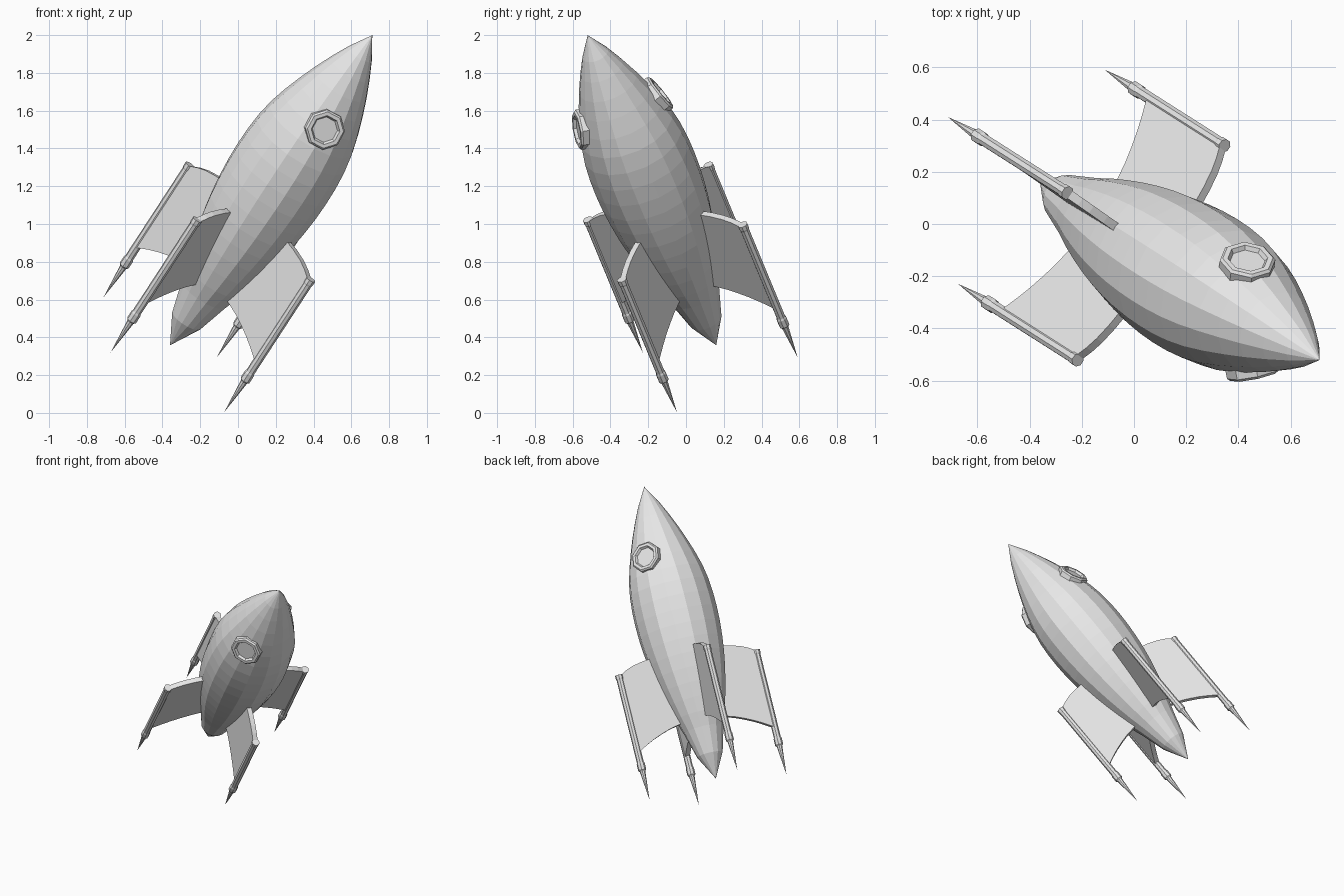
import bpy, bmesh, math
from mathutils import Matrix, Vector

cube = bpy.data.objects.get("Cube")
if cube:
    bpy.data.objects.remove(cube, do_unlink=True)

# One plain material
grey = bpy.data.materials.new("light_grey")
grey.use_nodes = True
grey.diffuse_color = (0.8, 0.8, 0.8, 1)
grey.node_tree.nodes["Principled BSDF"].inputs["Base Color"].default_value = (0.8, 0.8, 0.8, 1)

# Rocket frame: local z runs from tail tip to nose, local x and y point along fins
tail = Vector((-0.36, 0.16, 0.358))
axis = Vector((0.516, -0.328, 0.791)).normalized()
side = Vector((0.563, 0.826, -0.03))
side = (side - axis * side.dot(axis)).normalized()
up = axis.cross(side)
FRAME = Matrix.Translation(tail) @ Matrix((side, up, axis)).transposed().to_4x4()


def add_object(name, bm, matrix):
    bmesh.ops.recalc_face_normals(bm, faces=bm.faces)
    mesh = bpy.data.meshes.new(name)
    bm.to_mesh(mesh)
    bm.free()
    mesh.materials.append(grey)
    obj = bpy.data.objects.new(name, mesh)
    bpy.context.collection.objects.link(obj)
    obj.matrix_world = FRAME @ matrix
    return obj


def lathe(name, profile, sides, matrix=Matrix(), phase=0.0):
    """Turn (radius, height) points about z; a zero radius becomes a point."""
    bm = bmesh.new()
    rings = []
    for r, z in profile:
        if r == 0:
            rings.append([bm.verts.new((0, 0, z))])
        else:
            angles = [2 * math.pi * (i + phase) / sides for i in range(sides)]
            rings.append([bm.verts.new((r * math.cos(t), r * math.sin(t), z)) for t in angles])
    for low, high in zip(rings, rings[1:]):
        for i in range(sides):
            j = (i + 1) % sides
            if len(low) == 1:
                bm.faces.new((low[0], high[j], high[i]))
            elif len(high) == 1:
                bm.faces.new((low[i], low[j], high[0]))
            else:
                bm.faces.new((low[i], low[j], high[j], high[i]))
    return add_object(name, bm, matrix)


def fin(name, matrix):
    """Swept plate in the local xz plane, with the same curve at both ends."""
    trailing = [(0.08, 0.425), (0.17, 0.41), (0.24, 0.392), (0.30, 0.37),
                (0.36, 0.345), (0.42, 0.315), (0.49, 0.275)]
    leading = [(0.08, 0.92), (0.17, 0.91), (0.25, 0.895), (0.32, 0.885),
               (0.39, 0.868), (0.44, 0.848), (0.49, 0.82)]
    half = 0.017
    bm = bmesh.new()
    rows = []
    for y in (-half, half):
        rows.append([(bm.verts.new((r0, y, z0)), bm.verts.new((r1, y, z1)))
                     for (r0, z0), (r1, z1) in zip(trailing, leading)])
    back, front = rows
    for i in range(len(trailing) - 1):
        for row in rows:
            bm.faces.new((row[i][0], row[i + 1][0], row[i + 1][1], row[i][1]))
        for k in (0, 1):
            bm.faces.new((back[i][k], back[i + 1][k], front[i + 1][k], front[i][k]))
    for i in (0, -1):
        bm.faces.new((back[i][0], back[i][1], front[i][1], front[i][0]))
    return add_object(name, bm, matrix)


# Hull with long pointed tail cone
lathe("hull", [(0, 0), (0.089, 0.17), (0.139, 0.35), (0.172, 0.45),
               (0.2, 0.55), (0.225, 0.65), (0.246, 0.75), (0.263, 0.85),
               (0.275, 0.95), (0.283, 1.05), (0.286, 1.15), (0.284, 1.25),
               (0.276, 1.35), (0.259, 1.45), (0.232, 1.55), (0.199, 1.65),
               (0.162, 1.75), (0.12, 1.85), (0.073, 1.95), (0, 2.075)], 16)

# Four fins, each with a slender pod and spike at its outer edge
POD = [(0, -0.064), (0.019, 0.14), (0.028, 0.15), (0.028, 0.195), (0.024, 0.205),
       (0.024, 0.79), (0.027, 0.8), (0.027, 0.825), (0, 0.825)]
for i in range(4):
    turn = Matrix.Rotation(i * math.pi / 2, 4, "Z")
    fin(f"fin_{i + 1}", turn)
    lathe(f"fin_pod_{i + 1}", POD, 8, turn @ Matrix.Translation((0.497, 0, 0)), 0.5)

# Two octagonal portholes on opposite sides, tilted to lie on the hull
RIM = [(0.108, -0.05), (0.108, 0.02), (0.098, 0.03), (0.078, 0.03),
       (0.068, 0.014), (0, 0.014)]
for name, angle in (("upper_porthole", 45), ("front_porthole", 225)):
    place = (Matrix.Rotation(math.radians(angle), 4, "Z")
             @ Matrix.Translation((0.218, 0, 1.56))
             @ Matrix.Rotation(math.radians(90 - 17), 4, "Y"))
    lathe(name, RIM, 8, place, 0.5)
